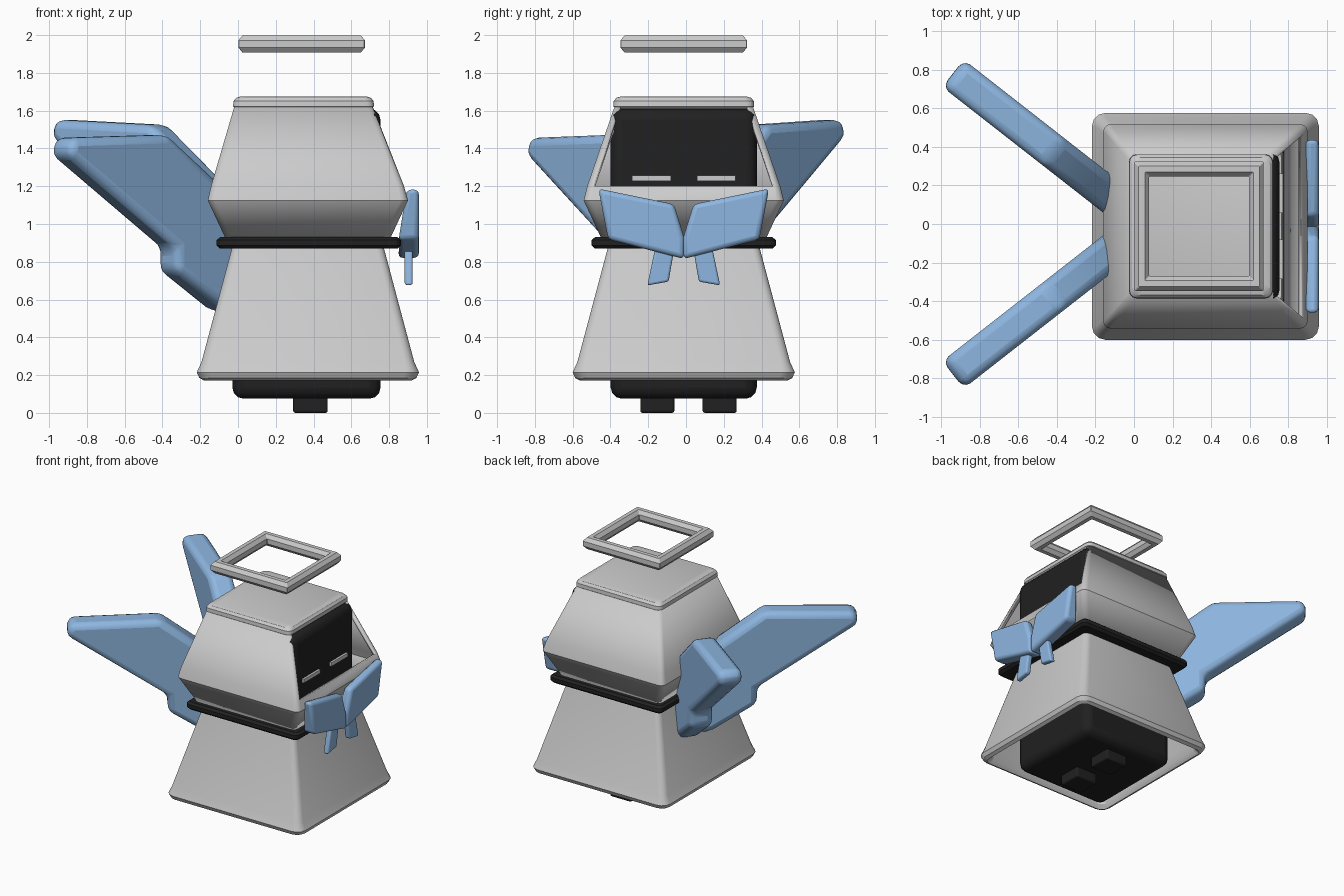
import bpy, bmesh, math
from mathutils import Vector

if "Cube" in bpy.data.objects:
    bpy.data.objects.remove(bpy.data.objects["Cube"])

CX, CY = 0.37, -0.012          # centre of the robed body


def material(name, rgb):
    m = bpy.data.materials.new(name)
    m.diffuse_color = (*rgb, 1)
    m.use_nodes = True
    m.node_tree.nodes["Principled BSDF"].inputs["Base Color"].default_value = m.diffuse_color
    return m


BLACK = material("black", (0.015, 0.015, 0.015))
BLUE = material("blue", (0.27, 0.47, 0.75))


def finish(bm, name, mat=None, bevel=0, segs=3, angle=30):
    bmesh.ops.recalc_face_normals(bm, faces=bm.faces[:])
    me = bpy.data.meshes.new(name)
    bm.to_mesh(me)
    bm.free()
    ob = bpy.data.objects.new(name, me)
    bpy.context.collection.objects.link(ob)
    if mat:
        me.materials.append(mat)
    if bevel:
        b = ob.modifiers.new("bevel", "BEVEL")
        b.width, b.segments, b.limit_method = bevel, segs, "ANGLE"
        b.angle_limit = math.radians(25)
    bpy.context.view_layer.objects.active = ob
    ob.select_set(True)
    bpy.ops.object.shade_smooth_by_angle(angle=math.radians(angle))
    ob.select_set(False)
    return ob


def loft(rings, caps=False, closed=False, segs=3):
    """Stack rounded squares given as (z, half width, corner radius, centre x)."""
    bm = bmesh.new()
    loops = []
    for z, h, r, cx in rings:
        loop = []
        for q in range(4):
            sx, sy = ((1, 1), (-1, 1), (-1, -1), (1, -1))[q]
            for i in range(segs + 1):
                a = math.pi / 2 * (q + i / segs)
                loop.append(bm.verts.new((cx + sx * (h - r) + r * math.cos(a),
                                          CY + sy * (h - r) + r * math.sin(a), z)))
        loops.append(loop)
    n = len(loops[0])
    pairs = list(zip(loops, loops[1:]))
    if closed:
        pairs.append((loops[-1], loops[0]))
    for a, b in pairs:
        for i in range(n):
            j = (i + 1) % n
            bm.faces.new((a[i], a[j], b[j], b[i]))
    if caps:
        bm.faces.new(loops[0])
        bm.faces.new(loops[-1])
    return bm


def box(name, lo, hi, mat=None, bevel=0.02):
    bm = bmesh.new()
    bmesh.ops.create_cube(bm, size=1)
    lo, hi = Vector(lo), Vector(hi)
    for v in bm.verts:
        v.co = (lo + hi) / 2 + v.co * (hi - lo)
    return finish(bm, name, mat, bevel)


def slab(name, front, back, mat, bevel):
    """Solid between two matching outlines."""
    bm = bmesh.new()
    a = [bm.verts.new(p) for p in front]
    b = [bm.verts.new(p) for p in back]
    bm.faces.new(a)
    bm.faces.new(b[::-1])
    for i in range(len(a)):
        j = (i + 1) % len(a)
        bm.faces.new((a[i], b[i], b[j], a[j]))
    return finish(bm, name, mat, bevel)


# inner body and feet
box("inner_body", (-0.03, CY - 0.387, 0.075), (0.755, CY + 0.387, 1.61), BLACK, 0.06)
for s in (-1, 1):
    y = 0.013 + s * 0.165
    box("foot", (0.292, y - 0.09, 0), (0.475, y + 0.09, 0.12), BLACK, 0.012)

# flared skirt, open underneath
finish(loft([(0.90, 0.395, 0.04, CX), (0.27, 0.563, 0.05, CX), (0.215, 0.588, 0.07, CX),
             (0.185, 0.575, 0.07, CX), (0.172, 0.55, 0.05, CX), (0.20, 0.53, 0.05, CX),
             (0.27, 0.52, 0.05, CX), (0.88, 0.36, 0.03, CX)], closed=True), "skirt")

# belt
finish(loft([(0.87, 0.40, 0.03, CX + .005), (0.87, 0.47, 0.03, CX + .005),
             (0.887, 0.488, 0.04, CX + .005), (0.915, 0.488, 0.04, CX + .005),
             (0.93, 0.47, 0.03, CX + .005), (0.93, 0.40, 0.03, CX + .005)], closed=True),
       "belt", BLACK)

# hood with the face side cut open
bm = loft([(0.90, 0.425, 0.04, CX), (1.125, 0.53, 0.04, CX),
           (1.20, 0.511, 0.035, 0.368), (1.62, 0.367, 0.03, 0.347)])
bm.faces.ensure_lookup_table()
opening = [f for f in bm.faces
           if f.calc_center_median().z > 1.25 and f.calc_center_median().x > 0.6
           and abs(f.calc_center_median().y - CY) < 0.2]
bmesh.ops.delete(bm, geom=opening, context="FACES")
hood = finish(bm, "hood")
sol = hood.modifiers.new("thickness", "SOLIDIFY")
sol.thickness, sol.offset = 0.03, -1

# hood cap
finish(loft([(1.61, 0.355, 0.03, 0.347), (1.622, 0.373, 0.04, 0.347),
             (1.65, 0.371, 0.04, 0.347), (1.668, 0.357, 0.04, 0.347),
             (1.676, 0.33, 0.03, 0.347)], caps=True), "hood_cap")

# eyes
for y0 in (-0.285, 0.057):
    box("eye", (0.74, y0, 1.228), (0.772, y0 + 0.205, 1.257), None, 0)

# square halo with an octagonal section
section = [(0.046 * math.sin(math.radians(22.5 + 45 * i)) / math.sin(math.radians(67.5)),
            0.038 * math.cos(math.radians(22.5 + 45 * i)) / math.cos(math.radians(22.5)))
           for i in range(8)]
finish(loft([(1.953 + dz, 0.297 + dw, 0.004, 0.337) for dz, dw in section],
            closed=True, segs=1), "halo", angle=25)

# bow loops and ribbon tails
loop_pts = [(-0.002, 0.815), (-0.002, 0.93), (0.052, 1.105), (0.452, 1.187), (0.40, 0.918)]
loop_back = [0.845, 0.87, 0.892, 0.892, 0.85]
tail_pts = [(0.045, 0.90), (0.145, 0.90), (0.193, 0.675), (0.08, 0.695)]
for s in (-1, 1):
    slab("bow_loop", [(0.958, CY + s * y, z) for y, z in loop_pts],
         [(x, CY + s * y, z) for x, (y, z) in zip(loop_back, loop_pts)], BLUE, 0.025)
    slab("bow_tail", [(0.925, CY + s * y, z) for y, z in tail_pts],
         [(0.882, CY + s * y, z) for y, z in tail_pts], BLUE, 0.012)

# wings: outline as (distance from the root, height), the near one drooping slightly
wing = [(-0.12, 1.02), (0.0, 1.235), (0.36, 1.525), (1.01, 1.552), (1.035, 1.46),
        (0.31, 0.925), (0.31, 0.80), (0.0, 0.585), (-0.12, 0.54)]
ang = math.radians(142)
for s in (-1, 1):
    d = Vector((math.cos(ang), s * math.sin(ang), 0))
    n = Vector((-d.y, d.x, 0)) * 0.09
    root = Vector((-0.13, s * 0.15, 0))
    pts = [root + d * t + Vector((0, 0, z if s > 0 else z - 0.03 - 0.065 * t))
           for t, z in wing]
    slab("wing", [p + n for p in pts], [p - n for p in pts], BLUE, 0.045)
